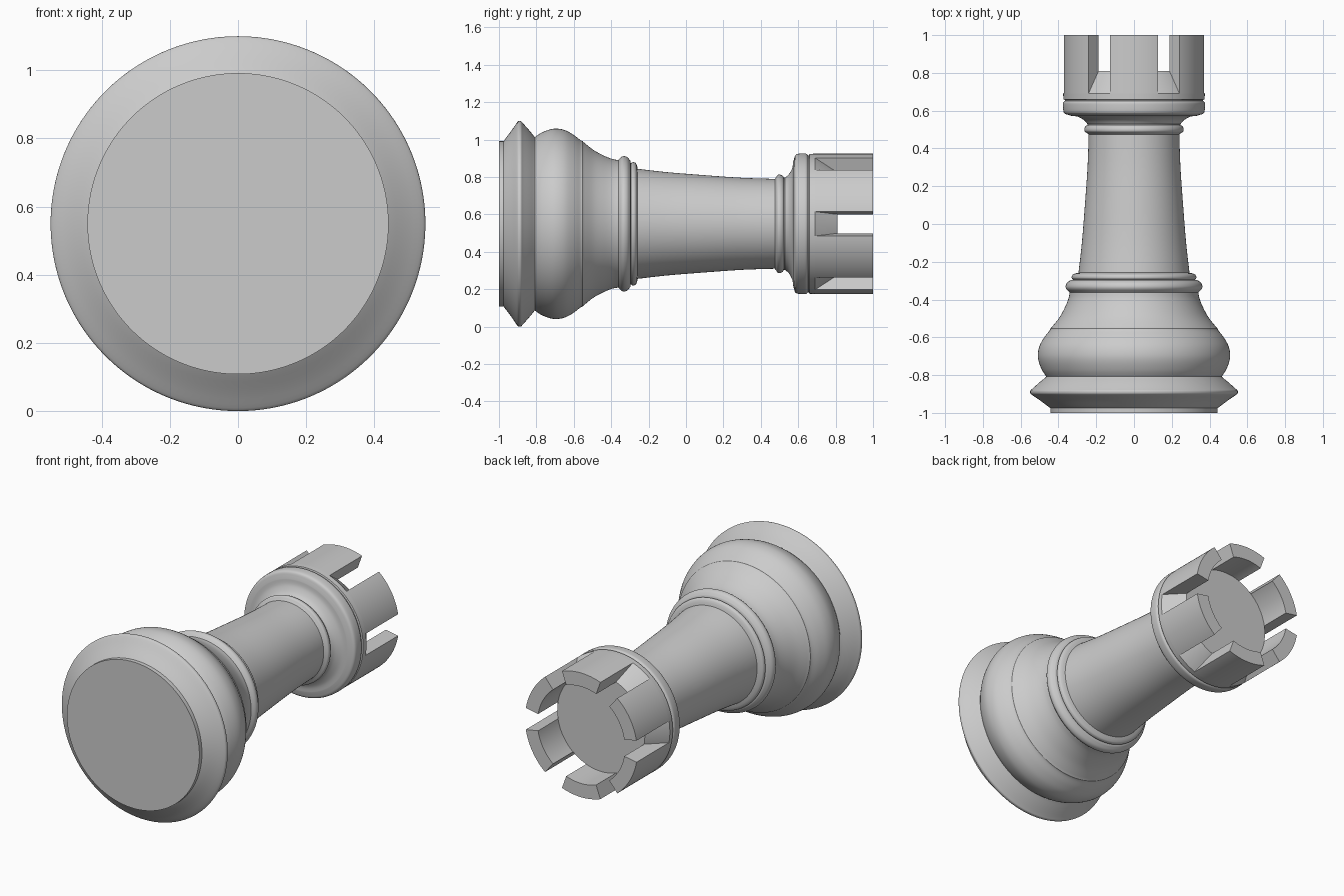
import bpy, bmesh
from math import sin, cos, radians

if "Cube" in bpy.data.objects:
    bpy.data.objects.remove(bpy.data.objects["Cube"])

AXIS_Z = 0.55   # height of the lying axis
STEP = 2        # degrees per facet


def curve(pts, n=5):
    """Smooth (Catmull-Rom) run through (radius, y) points."""
    p = [pts[0]] + pts + [pts[-1]]
    out = []
    for a, b, c, d in zip(p, p[1:], p[2:], p[3:]):
        for i in range(n):
            t = i / n
            out.append(tuple(0.5 * (2 * q + (r - o) * t + (2 * o - 5 * q + 4 * r - s) * t * t
                                    + (3 * q - o - 3 * r + s) * t ** 3)
                             for o, q, r, s in zip(a, b, c, d)))
    return out + [pts[-1]]


def sweep(name, profile, start, span, closed_profile=False):
    """Turn a (radius, y) profile around the long axis through an angle span."""
    bm = bmesh.new()
    full = span == 360
    count = span // STEP + (0 if full else 1)
    rings = []
    for k in range(count):
        a = radians(start + k * STEP)
        rings.append([bm.verts.new((r * cos(a), y, AXIS_Z + r * sin(a))) for r, y in profile])
    m = len(profile)
    for k in range(count if full else count - 1):
        A, B = rings[k], rings[(k + 1) % count]
        for i in range(m - 1):
            bm.faces.new((A[i], A[i + 1], B[i + 1], B[i]))
    if full:
        bm.faces.new([r[0] for r in rings])
        bm.faces.new([r[-1] for r in rings])
    else:
        bm.faces.new(rings[0])
        bm.faces.new(rings[-1])
    bmesh.ops.recalc_face_normals(bm, faces=bm.faces)
    mesh = bpy.data.meshes.new(name)
    bm.to_mesh(mesh)
    bm.free()
    ob = bpy.data.objects.new(name, mesh)
    bpy.context.collection.objects.link(ob)
    bpy.ops.object.select_all(action='DESELECT')
    ob.select_set(True)
    bpy.context.view_layer.objects.active = ob
    bpy.ops.object.shade_smooth_by_angle(angle=radians(30))
    return ob


# Foot and rim
profile = [(0.442, -1.0), (0.442, -0.975)]
profile += curve([(0.452, -0.968), (0.50, -0.932), (0.541, -0.904), (0.549, -0.895),
                  (0.549, -0.882), (0.538, -0.872), (0.50, -0.838), (0.468, -0.812)], 3)
# Bulging base
profile += curve([(0.464, -0.808), (0.486, -0.775), (0.504, -0.73), (0.509, -0.69),
                  (0.500, -0.645), (0.475, -0.60), (0.448, -0.565), (0.443, -0.553)])
# Concave shoulder
profile += curve([(0.437, -0.548), (0.395, -0.495), (0.365, -0.44), (0.347, -0.395), (0.341, -0.362)])
# Double collar
profile += curve([(0.345, -0.358), (0.358, -0.345), (0.362, -0.33), (0.355, -0.312), (0.336, -0.297)])
profile += curve([(0.322, -0.295), (0.330, -0.285), (0.326, -0.27), (0.312, -0.262)])
# Tapering shaft
profile += curve([(0.294, -0.258), (0.276, -0.10), (0.260, 0.10), (0.246, 0.30), (0.240, 0.475)])
# Neck ring
profile += curve([(0.250, 0.482), (0.261, 0.49), (0.263, 0.503), (0.257, 0.517), (0.247, 0.523)])
# Flare and rim under the crown
profile += curve([(0.247, 0.53), (0.265, 0.55), (0.298, 0.568), (0.332, 0.573)])
profile += curve([(0.348, 0.578), (0.366, 0.584), (0.374, 0.598), (0.376, 0.63), (0.374, 0.644),
                  (0.366, 0.652)], 3)
# Crown base, sloped notch floor and flat top
profile += [(0.366, 0.657), (0.374, 0.66), (0.375, 0.69), (0.292, 0.81)]
sweep("rook_body", profile, 0, 360)

# Six battlements
for i in range(6):
    sweep(f"battlement_{i + 1}", [(0.375, 0.69), (0.375, 1.0), (0.292, 1.0), (0.292, 0.81)],
          10 + 60 * i, 40)
